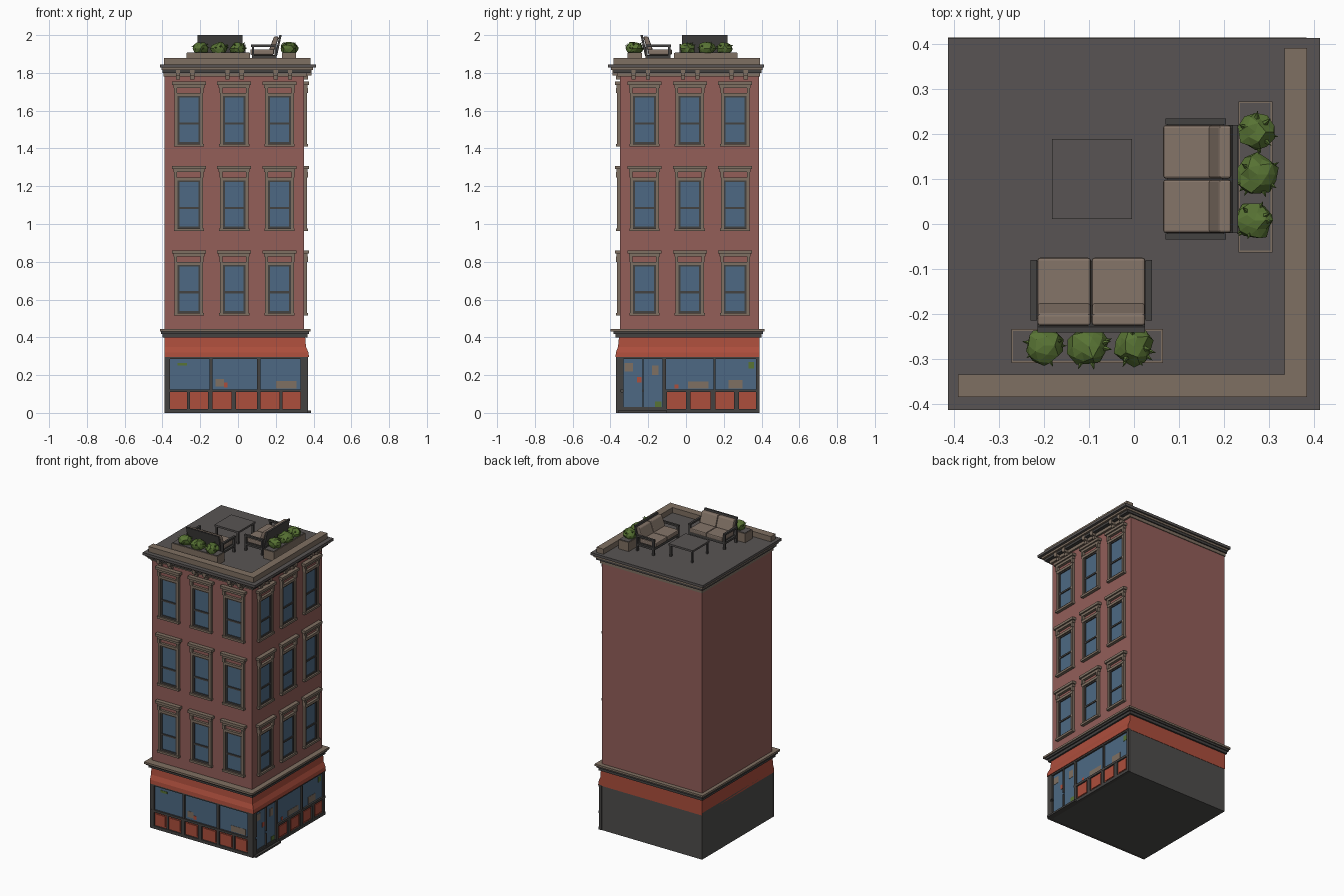
import bpy, bmesh, math, random
from mathutils import Vector, Matrix

if "Cube" in bpy.data.objects:
    bpy.data.objects.remove(bpy.data.objects["Cube"])
random.seed(4)

def lin(c):
    c /= 255
    return c / 12.92 if c <= 0.04045 else ((c + 0.055) / 1.055) ** 2.4

def mat(name, r, g, b):
    m = bpy.data.materials.new(name)
    m.diffuse_color = (lin(r), lin(g), lin(b), 1)
    m.use_nodes = True
    m.node_tree.nodes["Principled BSDF"].inputs["Base Color"].default_value = m.diffuse_color
    return m

BRICK = mat("brick", 147, 94, 89)
RED = mat("storefront red", 172, 78, 60)
DARK = mat("charcoal metal", 68, 66, 65)
GREY = mat("roof grey", 88, 84, 83)
WALL = mat("lower wall grey", 78, 77, 75)
TAN = mat("stone trim", 127, 112, 98)
GLASS = mat("glass blue", 77, 105, 131)
GREEN = mat("leaf green", 88, 115, 52)
CUSH = mat("cushion tan", 133, 117, 105)

def finish(name, bm, m, bevel=0):
    bmesh.ops.recalc_face_normals(bm, faces=bm.faces)
    me = bpy.data.meshes.new(name)
    bm.to_mesh(me)
    bm.free()
    me.materials.append(m)
    ob = bpy.data.objects.new(name, me)
    bpy.context.collection.objects.link(ob)
    if bevel:
        mod = ob.modifiers.new("bevel", 'BEVEL')
        mod.width, mod.segments = bevel, 2
    return ob

def loft(bm, rings):
    """Closed solid through rings of four points."""
    vs = [[bm.verts.new(p) for p in r] for r in rings]
    bm.faces.new(vs[0])
    bm.faces.new(vs[-1])
    for a, b in zip(vs, vs[1:]):
        for i in range(4):
            bm.faces.new((a[i], a[(i + 1) % 4], b[(i + 1) % 4], b[i]))

def rect(x0, x1, y0, y1, z):
    return [(x0, y0, z), (x1, y0, z), (x1, y1, z), (x0, y1, z)]

def rects(name, m, *rings):
    bm = bmesh.new()
    loft(bm, [rect(*r) for r in rings])
    return finish(name, bm, m)

def box(name, m, x0, x1, y0, y1, z0, z1):
    return rects(name, m, (x0, x1, y0, y1, z0), (x0, x1, y0, y1, z1))

# the two street facades share one layout: u along wall, d outwards
def place(side, u, d, z):
    return (u - 0.02, -0.35 - d, z) if side == "front" else (0.35 + d, u + 0.02, z)

def fbox(bm, side, u0, u1, d, z0, z1, d0=0):
    loft(bm, [[place(side, u, dd, z) for u, dd in ((u0, d0), (u1, d0), (u1, d), (u0, d))]
              for z in (z0, z1)])

# main masses
box("brick_body", BRICK, -0.39, 0.35, -0.35, 0.387, 0.40, 1.80)
box("ground_floor_core", WALL, -0.39, 0.35, -0.35, 0.387, 0, 0.31)
box("corner_post", DARK, 0.345, 0.371, -0.371, -0.345, 0, 0.30)
box("door_step", DARK, 0.35, 0.386, -0.36, -0.10, 0, 0.012)
rects("awning_band", RED, (-0.39, 0.376, -0.373, 0.389, 0.295), (-0.39, 0.373, -0.371, 0.389, 0.32),
      (-0.39, 0.36, -0.36, 0.389, 0.35), (-0.39, 0.355, -0.354, 0.389, 0.41))

# ledge above the shop
box("ledge_lower", DARK, -0.40, 0.367, -0.372, 0.40, 0.40, 0.418)
box("ledge_middle", DARK, -0.408, 0.376, -0.385, 0.407, 0.418, 0.43)
box("ledge_top", TAN, -0.414, 0.384, -0.40, 0.415, 0.43, 0.443)

# roof cornice and parapet
box("cornice_frieze", TAN, -0.394, 0.362, -0.362, 0.392, 1.78, 1.80)
box("cornice_lower", DARK, -0.40, 0.385, -0.385, 0.40, 1.80, 1.815)
box("cornice_middle", TAN, -0.404, 0.398, -0.398, 0.404, 1.815, 1.828)
box("roof_deck", GREY, -0.414, 0.414, -0.414, 0.414, 1.828, 1.845)
box("parapet_front", TAN, -0.392, 0.385, -0.385, -0.335, 1.845, 1.88)
box("parapet_right", TAN, 0.335, 0.385, -0.335, 0.392, 1.845, 1.88)

for side in ("front", "right"):
    br, trim, sash, glass = (bmesh.new() for _ in range(4))
    # cornice brackets in pairs
    for c in (-0.26, 0.002, 0.258):
        for k in (-0.038, 0.038):
            fbox(br, side, c + k - 0.011, c + k + 0.011, 0.038, 1.785, 1.838)
            fbox(br, side, c + k - 0.011, c + k + 0.011, 0.02, 1.765, 1.785)
    # three by three sash windows
    for c in (-0.24, 0, 0.24):
        for r in range(3):
            b = 0.515 + 0.447 * r
            fbox(trim, side, c - 0.082, c + 0.082, 0.018, b + 0.312, b + 0.328)
            fbox(trim, side, c - 0.09, c + 0.09, 0.027, b + 0.328, b + 0.345)
            for s in (-1, 1):
                fbox(trim, side, *sorted((c + s * 0.06, c + s * 0.076)), 0.014, b + 0.012, b + 0.285)
                fbox(sash, side, *sorted((c + s * 0.05, c + s * 0.06)), 0.008, b + 0.012, b + 0.27)
                fbox(trim, side, *sorted((c + s * 0.062, c + s * 0.078)), 0.02, b + 0.285, b + 0.312)
            fbox(trim, side, c - 0.076, c + 0.076, 0.016, b + 0.268, b + 0.285)
            fbox(trim, side, c - 0.08, c + 0.08, 0.02, b, b + 0.014)
            for z in (0.014, 0.118, 0.26):
                fbox(sash, side, c - 0.06, c + 0.06, 0.009, b + z, b + z + 0.011)
            fbox(glass, side, c - 0.055, c + 0.055, 0.003, b + 0.014, b + 0.268)
    finish(side + "_cornice_brackets", br, TAN)
    finish(side + "_window_surrounds", trim, TAN)
    finish(side + "_window_sashes", sash, DARK)
    finish(side + "_window_glass", glass, GLASS)

# shop fronts: bars fill the gaps between openings
def shop(side, doors, windows, panels):
    bars, panes, red = bmesh.new(), bmesh.new(), bmesh.new()
    low = doors[-1][1] if doors else -0.37
    for z0, z1 in ((0, 0.02), (0.285, 0.30)):
        fbox(bars, side, -0.37, 0.37, 0.021, z0, z1)
    fbox(bars, side, low, 0.37, 0.021, 0.11, 0.125)
    for row, z0, z1 in ((doors + windows, 0.125, 0.285), (doors + panels, 0.02, 0.11)):
        ends = [-0.37] + [e for o in row for e in o] + [0.37]
        for a, b in zip(ends[::2], ends[1::2]):
            fbox(bars, side, a, b, 0.02, z0, z1)
    for a, b in doors:
        fbox(panes, side, a, b, 0.010, 0.02, 0.285)
        fbox(bars, side, a, b, 0.014, 0.02, 0.032)
    for a, b in windows:
        fbox(panes, side, a, b, 0.010, 0.125, 0.285)
    for a, b in panels:
        fbox(red, side, a, b, 0.012, 0.02, 0.11)
        fbox(red, side, a + 0.01, b - 0.01, 0.017, 0.03, 0.10)
    finish(side + "_shop_frame", bars, DARK)
    finish(side + "_shop_glass", panes, GLASS)
    finish(side + "_shop_panels", red, RED)

shop("front", [], [(-0.34, -0.13), (-0.115, 0.12), (0.14, 0.35)],
     [(-0.34, -0.25), (-0.235, -0.14), (-0.115, -0.015), (0.01, 0.12), (0.14, 0.24), (0.255, 0.35)])
shop("right", [(-0.35, -0.25), (-0.245, -0.145)], [(-0.125, 0.125), (0.135, 0.35)],
     [(-0.12, -0.02), (0.005, 0.11), (0.135, 0.235), (0.26, 0.35)])

# goods seen in the shop windows, as thin plates
for name, m, items in (
    ("tan_goods", TAN, [("front", -0.10, -0.055, 0.14, 0.18), ("front", 0.22, 0.33, 0.13, 0.17),
                        ("right", -0.01, 0.10, 0.13, 0.165), ("right", 0.205, 0.28, 0.13, 0.175),
                        ("right", -0.345, -0.30, 0.22, 0.265), ("right", -0.20, -0.165, 0.20, 0.25)]),
    ("red_goods", RED, [("front", -0.055, -0.035, 0.135, 0.16), ("right", -0.28, -0.255, 0.16, 0.19),
                        ("right", -0.08, -0.06, 0.13, 0.15)]),
    ("green_goods", GREEN, [("front", -0.30, -0.25, 0.25, 0.265), ("right", 0.31, 0.34, 0.235, 0.27),
                            ("right", -0.185, -0.15, 0.03, 0.06)])):
    bm = bmesh.new()
    for side, a, b, z0, z1 in items:
        fbox(bm, side, a, b, 0.0115, z0, z1, 0.009)
    finish("shop_" + name, bm, m)

# roof sofas: w across, f from front to back
def sofa(name, put):
    def slab(bm, w0, w1, *fz):
        loft(bm, [[put(w0, a, z), put(w1, a, z), put(w1, b, z), put(w0, b, z)] for a, b, z in fz])
    frame, cush = bmesh.new(), bmesh.new()
    for s in (-1, 1):
        a, b = sorted((s * 0.121, s * 0.135))
        slab(frame, a, b, (0.005, 0.14, 1.938), (0.005, 0.14, 1.95))
        for f in (0.008, 0.128):
            slab(frame, a, b, (f, f + 0.012, 1.845), (f, f + 0.012, 1.94))
        slab(frame, a, b, (0.01, 0.135, 1.88), (0.01, 0.135, 1.893))
        a, b = sorted((s * 0.001, s * 0.12))
        slab(cush, a, b, (0, 0.125, 1.896), (0, 0.125, 1.925))
        slab(cush, a, b, (0.10, 0.13, 1.922), (0.125, 0.152, 1.992))
    slab(frame, -0.121, 0.121, (0.008, 0.135, 1.878), (0.008, 0.135, 1.896))
    slab(frame, -0.12, 0.12, (0.131, 0.142, 1.89), (0.154, 0.166, 2.0))
    finish(name + "_frame", frame, DARK)
    finish(name + "_cushions", cush, CUSH, 0.006)

sofa("front_sofa", lambda w, f, z: (-0.095 + w, -0.075 - f, z))
sofa("right_sofa", lambda w, f, z: (0.065 + f, 0.10 + w, z))

# coffee table
box("table_top", GREY, -0.182, -0.004, 0.011, 0.189, 1.918, 1.93)
for i, x in enumerate((-0.178, -0.02)):
    for j, y in enumerate((0.015, 0.173)):
        box(f"table_leg_{i}{j}", DARK, x, x + 0.012, y, y + 0.012, 1.845, 1.918)

# planters with faceted bushes
def planter(name, x0, x1, y0, y1, spots):
    box(name + "_box", TAN, x0, x1, y0, y1, 1.845, 1.905)
    box(name + "_soil", GREY, x0 + 0.004, x1 - 0.004, y0 + 0.004, y1 - 0.004, 1.90, 1.908)
    bm = bmesh.new()
    for x, y, r in spots:
        c = Vector((x, y, 1.928))
        vs = bmesh.ops.create_icosphere(bm, subdivisions=2, radius=1)["verts"]
        for v in vs:
            v.co = c + Vector((v.co.x * r, v.co.y * r, v.co.z * r * 0.85)) * random.uniform(0.82, 1.12)
        # pointed leaves around the edge
        for k in range(7):
            a = random.uniform(0, math.tau)
            out = Vector((math.cos(a), math.sin(a), random.uniform(0, 0.9))).normalized()
            rot = out.to_track_quat('Z', 'Y').to_matrix().to_4x4()
            bmesh.ops.create_cone(bm, segments=4, radius1=0.007, radius2=0, depth=0.022, cap_ends=True,
                                  matrix=Matrix.Translation(c + out * r * 0.98) @ rot)
    finish(name + "_bushes", bm, GREEN)

planter("front_planter", -0.273, 0.064, -0.309, -0.234,
        [(-0.20, -0.27, 0.042), (-0.10, -0.273, 0.046), (0.0, -0.273, 0.042)])
planter("right_planter", 0.232, 0.308, -0.063, 0.273,
        [(0.27, 0.205, 0.042), (0.274, 0.11, 0.046), (0.268, 0.008, 0.042)])
